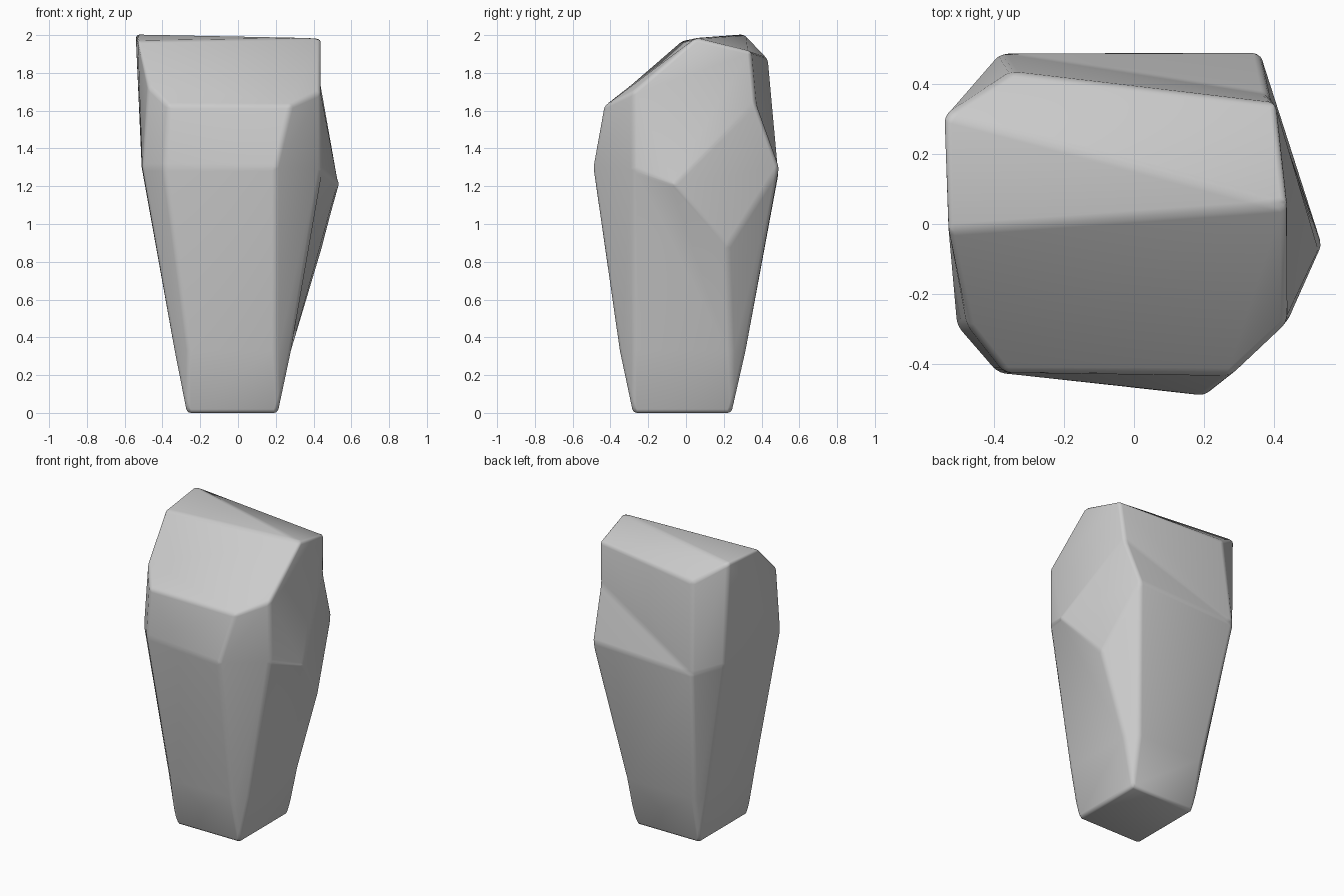
import bpy, bmesh

if "Cube" in bpy.data.objects:
    bpy.data.objects.remove(bpy.data.objects["Cube"])

bm = bmesh.new()


def ring(points):
    return [bm.verts.new(p) for p in points]


def facet(*verts):
    bm.faces.new(verts)


# foot: four corners
foot = ring([(-.27, -.28, 0), (.21, -.28, 0), (.21, .24, 0), (-.27, .24, 0)])
# low ring: eight corners, starting front left and going round by the right
low = ring([(-.26, -.35, .33), (.2, -.35, .33), (.28, -.275, .33), (.28, .24, .33),
            (.22, .315, .33), (-.28, .315, .33), (-.335, .25, .33), (-.335, -.27, .33)])
# widest ring, dipping on the back right
mid = ring([(-.39, -.425, 1.3), (.2, -.492, 1.3), (.437, -.28, 1.29), (.445, .22, .88),
            (.36, .492, 1.3), (-.385, .49, 1.27), (-.51, .31, 1.3), (-.507, -.29, 1.3)])
# shoulder on the front, spur and notch on the right, crest on top
sh_l, sh_r, sh_side, sh_left = ring([(-.37, -.425, 1.63), (.28, -.43, 1.63),
                                     (.438, -.28, 1.7), (-.475, -.29, 1.73)])
spur, notch = ring([(.54, -.07, 1.21), (.385, .37, 1.64)])
crest_r, crest_l, brow = ring([(.44, .05, 1.985), (-.542, .313, 2.005), (-.535, -.02, 1.97)])
back_r, back_l = ring([(.407, .345, 1.915), (-.35, .435, 1.87)])

# underside and flare of the foot: a wall on each side, a sliver at each corner
facet(*reversed(foot))
for i in range(4):
    j = (i + 1) % 4
    a, b, c = low[2 * i], low[2 * i + 1], low[(2 * i + 2) % 8]
    facet(foot[i], foot[j], b, a)
    facet(foot[j], c, b)

# tapering body; the right side also takes in the spur
for i in range(8):
    j = (i + 1) % 8
    extra = [spur] if i == 2 else []
    facet(low[i], low[j], mid[j], *extra, mid[i])

# upper front, right, back and left
facet(mid[0], mid[1], sh_r, sh_l)
facet(mid[1], mid[2], sh_side, sh_r)
facet(mid[2], spur, notch, back_r, crest_r, sh_side)
facet(spur, mid[3], mid[4], notch)
facet(mid[4], mid[5], notch)
facet(mid[5], back_l, back_r, notch)
facet(mid[5], mid[6], crest_l, back_l)
facet(mid[6], mid[7], sh_left, brow, crest_l)
facet(mid[7], mid[0], sh_l, sh_left)

# sloping top
facet(sh_l, sh_r, sh_side, crest_r, brow, sh_left)
facet(brow, crest_r, crest_l)
facet(crest_l, crest_r, back_r, back_l)

bmesh.ops.recalc_face_normals(bm, faces=bm.faces[:])
mesh = bpy.data.meshes.new("boulder")
bm.to_mesh(mesh)
bm.free()
rock = bpy.data.objects.new("boulder", mesh)
bpy.context.collection.objects.link(rock)

# worn, softly rounded edges
bev = rock.modifiers.new("worn_edges", 'BEVEL')
bev.width = 0.02
bev.segments = 3
bev.limit_method = 'ANGLE'
bev.angle_limit = 0.2
for poly in mesh.polygons:
    poly.use_smooth = True
